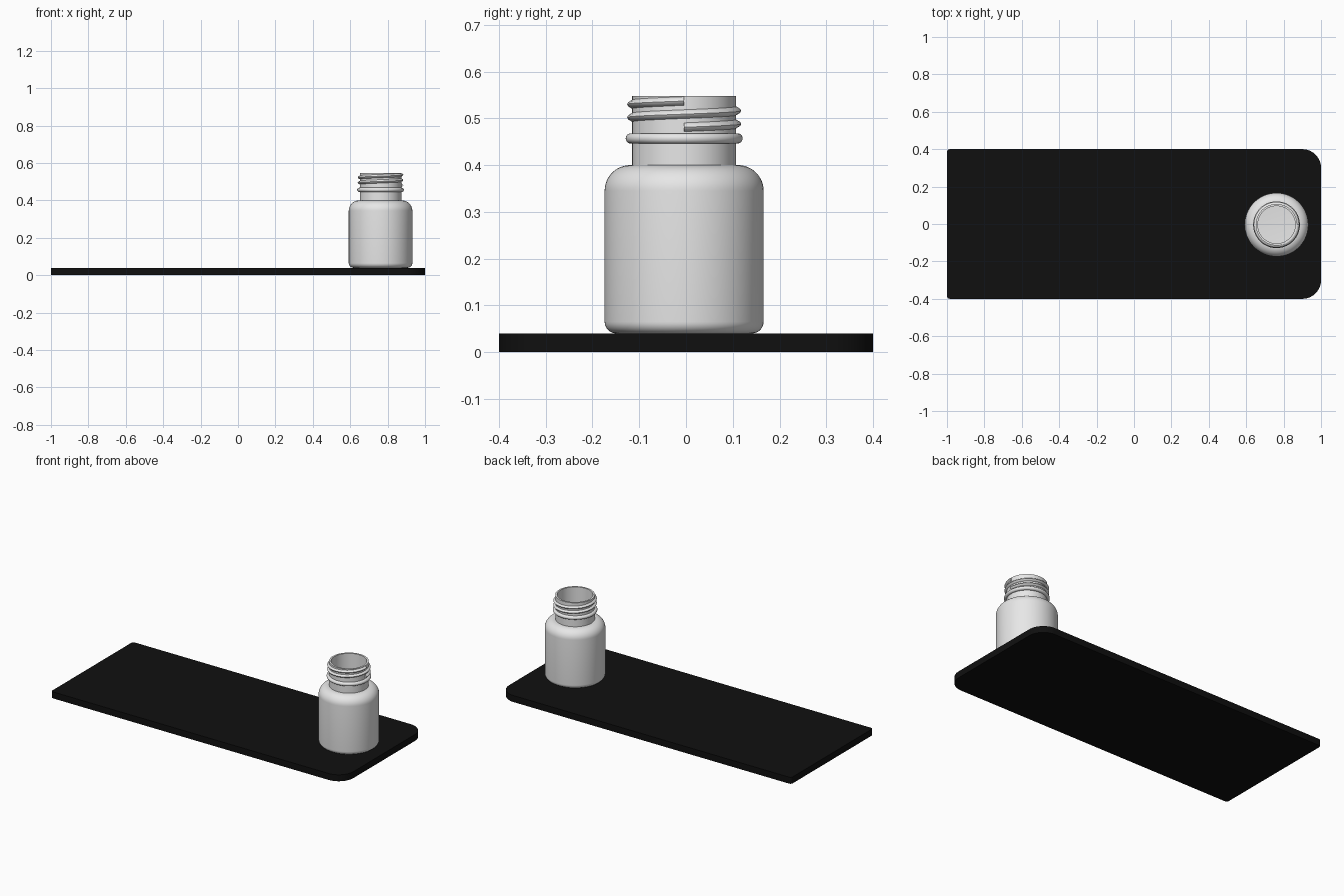
import bpy, bmesh
from math import sin, cos, pi, radians

if "Cube" in bpy.data.objects:
    bpy.data.objects.remove(bpy.data.objects["Cube"])

CX, CY = 0.762, -0.004   # bottle axis


def material(name, v):
    m = bpy.data.materials.new(name)
    m.diffuse_color = (v, v, v, 1)
    m.use_nodes = True
    m.node_tree.nodes["Principled BSDF"].inputs["Base Color"].default_value = m.diffuse_color
    return m


def finish(name, bm, mat, loc=(0, 0, 0)):
    bmesh.ops.remove_doubles(bm, verts=bm.verts, dist=1e-6)
    bmesh.ops.recalc_face_normals(bm, faces=bm.faces)
    me = bpy.data.meshes.new(name)
    bm.to_mesh(me)
    bm.free()
    me.materials.append(mat)
    ob = bpy.data.objects.new(name, me)
    ob.location = loc
    bpy.context.collection.objects.link(ob)
    bpy.ops.object.select_all(action='DESELECT')
    ob.select_set(True)
    bpy.context.view_layer.objects.active = ob
    bpy.ops.object.shade_smooth_by_angle(angle=radians(35))
    return ob


def arc(cx, cy, r, a0, a1, n):
    return [(cx + r * cos(radians(a0 + (a1 - a0) * i / n)),
             cy + r * sin(radians(a0 + (a1 - a0) * i / n))) for i in range(n + 1)]


def bridge(bm, rings, closed_section):
    for a, b in zip(rings, rings[1:]):
        n = len(a)
        for i in range(n if closed_section else n - 1):
            j = (i + 1) % n
            bm.faces.new((a[i], a[j], b[j], b[i]))


def lathe(name, profile, mat, closed=False, seg=96):
    bm = bmesh.new()
    rings = []
    for k in range(seg):
        a = 2 * pi * k / seg
        rings.append([bm.verts.new((r * cos(a), r * sin(a), z)) for r, z in profile])
    bridge(bm, rings + rings[:1], closed)
    bmesh.ops.dissolve_degenerate(bm, edges=bm.edges, dist=1e-6)
    return finish(name, bm, mat, (CX, CY, 0))


black = material("matte black", 0.005)
white = material("white plastic", 0.8)

# Board: big rounded corners on the right, tiny ones on the left
bm = bmesh.new()
outline = (arc(0.9, -0.3, 0.1, -90, 0, 16) + arc(0.9, 0.3, 0.1, 0, 90, 16)
           + arc(-0.985, 0.385, 0.015, 90, 180, 5) + arc(-0.985, -0.385, 0.015, 180, 270, 5))
low = [bm.verts.new((x, y, 0)) for x, y in outline]
top = [bm.verts.new((x, y, 0.04)) for x, y in outline]
bridge(bm, [low, top], True)
bm.faces.new(low)
bm.faces.new(top)
finish("board", bm, black)

# Bottle: hollow shell, outside going up then inside going down
outer = ([(0, 0.04)] + arc(0.145, 0.065, 0.025, -90, 0, 8)
         + arc(0.115, 0.345, 0.055, 0, 90, 12) + [(0.111, 0.4), (0.111, 0.548)])
inner = ([(0.1, 0.548), (0.1, 0.389)] + arc(0.112, 0.341, 0.048, 90, 0, 12)
         + arc(0.14, 0.07, 0.02, 0, -90, 6) + [(0, 0.05)])
lathe("bottle", outer + inner, white)

# Rounded collar under the thread
lathe("neck_collar", [(0.108, 0.446)] + arc(0.114, 0.457, 0.011, -90, 90, 12)
      + [(0.108, 0.468)], white, closed=True)

# Screw thread: two turns, starting and ending abruptly on the +x side
bm = bmesh.new()
section = [(0.109, -0.010), (0.112, -0.009), (0.120, -0.004), (0.122, 0),
           (0.120, 0.004), (0.112, 0.009), (0.109, 0.010)]
rings = []
for k in range(193):
    a = 4 * pi * k / 192
    z = 0.481 + 0.028 * 2 * k / 192
    rings.append([bm.verts.new((r * cos(a), r * sin(a), z + dz)) for r, dz in section])
bridge(bm, rings, True)
bm.faces.new(rings[0])
bm.faces.new(rings[-1])
finish("screw_thread", bm, white, (CX, CY, 0))
